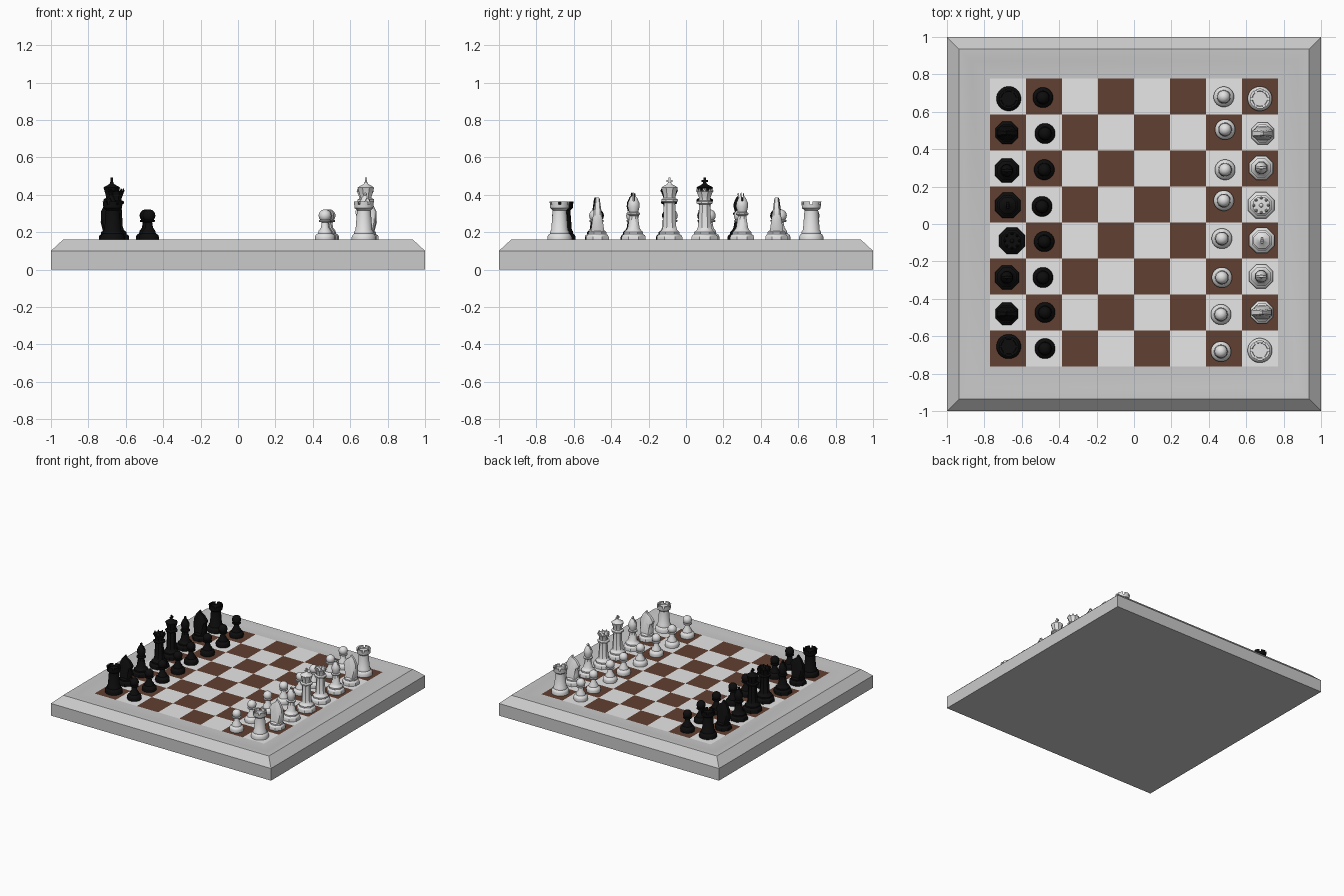
import bpy, bmesh, math
from mathutils import Matrix, Vector

if "Cube" in bpy.data.objects:
    bpy.data.objects.remove(bpy.data.objects["Cube"])


def material(name, rgb):
    m = bpy.data.materials.new(name)
    m.diffuse_color = (*rgb, 1)
    m.use_nodes = True
    m.node_tree.nodes["Principled BSDF"].inputs["Base Color"].default_value = m.diffuse_color
    return m


FRAME = material("frame grey", (0.59, 0.59, 0.59))
LIGHT = material("light square", (0.8, 0.8, 0.8))
BROWN = material("brown square", (0.12, 0.05, 0.032))
IVORY = material("pale piece", (0.75, 0.75, 0.75))
BLACK = material("black piece", (0.004, 0.004, 0.004))
FLOOR = 0.15


def place(name, mesh, mats, loc=(0, 0, 0), rot=0):
    ob = bpy.data.objects.new(name, mesh)
    for m in mats:
        mesh.materials.append(m)
    ob.location = loc
    ob.rotation_euler.z = rot
    bpy.context.collection.objects.link(ob)
    return ob


def finish(bm, name, angle=40):
    mesh = bpy.data.meshes.new(name)
    bmesh.ops.recalc_face_normals(bm, faces=bm.faces)
    bm.to_mesh(mesh)
    bm.free()
    mesh.shade_smooth()
    mesh.set_sharp_from_angle(angle=math.radians(angle))
    return mesh


def lathe(bm, profile, n):
    """Rings of n sides through (radius, z) points, capped at both ends."""
    k = 1 / math.cos(math.pi / n) if n < 12 else 1
    rings = []
    for r, z in profile:
        rings.append([bm.verts.new((r * k * math.cos((i + .5) * math.tau / n),
                                    r * k * math.sin((i + .5) * math.tau / n), z)) for i in range(n)])
    for a, b in zip(rings, rings[1:]):
        for i in range(n):
            bm.faces.new((a[i], a[(i + 1) % n], b[(i + 1) % n], b[i]))
    bm.faces.new(rings[0][::-1])
    bm.faces.new(rings[-1])


def ball(bm, r, z, sz=1):
    bmesh.ops.create_uvsphere(bm, u_segments=20, v_segments=12, radius=r,
                              matrix=Matrix.Translation((0, 0, z)) @ Matrix.Diagonal((1, 1, sz, 1)))


def box(bm, size, loc, rot=0):
    bmesh.ops.create_cube(bm, size=1, matrix=Matrix.Rotation(rot, 4, 'Z') @ Matrix.Translation(loc)
                          @ Matrix.Diagonal((*size, 1)))


def carve(bm, cuts):
    """Subtract boxes (size, loc, rot) from bm and return a new bmesh."""
    target = place("carve_target", finish(bm, "carve_target"), [])
    helpers = [target]
    for cut in cuts:
        cb = bmesh.new()
        box(cb, *cut)
        cutter = place("carve_cutter", finish(cb, "carve_cutter"), [])
        cutter.hide_render = True
        mod = target.modifiers.new("cut", 'BOOLEAN')
        mod.object, mod.operation, mod.solver = cutter, 'DIFFERENCE', 'EXACT'
        helpers.append(cutter)
    dg = bpy.context.evaluated_depsgraph_get()
    out = bmesh.new()
    out.from_mesh(target.evaluated_get(dg).to_mesh())
    for h in helpers:
        bpy.data.objects.remove(h)
    return out


# Base foot shared by the taller pieces, scaled by radius
def foot(r):
    return [(r, FLOOR), (r, .172), (r * .93, .182), (r * .8, .187), (r * .8, .198), (r * .62, .208)]


def pawn():
    bm = bmesh.new()
    lathe(bm, [(.053, FLOOR), (.055, .17), (.05, .183), (.037, .192), (.035, .204), (.022, .222),
               (.017, .25), (.033, .254), (.033, .261), (.018, .267)], 20)
    ball(bm, .034, .286)
    return finish(bm, "pawn")


def rook():
    bm = bmesh.new()
    lathe(bm, [(.066, FLOOR), (.066, .172), (.06, .184), (.052, .19), (.052, .2), (.045, .21), (.037, .315),
               (.05, .326), (.054, .363), (.041, .363), (.039, .342)], 24)
    cuts = [((.2, .013, .04), (0, 0, .366), i * math.pi / 3) for i in range(3)]
    return finish(carve(bm, cuts), "rook")


def bishop():
    bm = bmesh.new()
    lathe(bm, [(.021, .29), (.026, .308), (.033, .335), (.031, .355), (.019, .382), (.009, .393),
               (.011, .402), (.004, .411)], 16)
    bm = carve(bm, [((.12, .009, .06), (0, 0, .394), 0)])
    lathe(bm, foot(.064) + [(.032, .222), (.022, .285), (.034, .292), (.034, .3), (.022, .306)], 8)
    return finish(bm, "bishop")


def queen():
    bm = bmesh.new()
    lathe(bm, foot(.07) + [(.036, .225), (.029, .345), (.043, .352), (.043, .362), (.03, .368),
                           (.03, .38), (.044, .416), (.036, .416), (.02, .42)], 8)
    # crown points and top bead
    for i in range(8):
        a = i * math.tau / 8
        bmesh.ops.create_cone(bm, cap_ends=True, segments=6, radius1=.009, radius2=.003, depth=.016,
                              matrix=Matrix.Translation((.039 * math.cos(a), .039 * math.sin(a), .422)))
    ball(bm, .011, .424)
    return finish(bm, "queen")


def king():
    bm = bmesh.new()
    lathe(bm, foot(.068) + [(.036, .225), (.03, .355), (.044, .362), (.044, .373), (.031, .38),
                            (.031, .39), (.044, .436), (.036, .442), (.012, .455), (.008, .465)], 8)
    # cross finial
    box(bm, (.012, .012, .036), (0, 0, .472))
    box(bm, (.012, .034, .011), (0, 0, .472))
    return finish(bm, "king")


def knight():
    bm = bmesh.new()
    side = [(-.04, .195), (-.054, .25), (-.052, .31), (-.03, .355), (-.004, .384), (.008, .36), (.034, .342),
            (.058, .308), (.052, .287), (.035, .285), (.012, .298), (.02, .265), (.042, .232), (.04, .195)]
    layers = []
    # narrow outer faces with a wider middle outline, tapering to the ears
    for t in (-1, -.6, .6, 1):
        s = .8 if abs(t) == 1 else 1
        layers.append([bm.verts.new((u * s, t * (.036 - .024 * (z - .195) / .19), .28 + (z - .28) * (s * .5 + .5)))
                       for u, z in side])
    n = len(side)
    for a, b in zip(layers, layers[1:]):
        for i in range(n):
            bm.faces.new((a[i], a[(i + 1) % n], b[(i + 1) % n], b[i]))
    bm.faces.new(layers[0][::-1])
    bm.faces.new(layers[-1])
    bmesh.ops.triangulate(bm, faces=[f for f in bm.faces if len(f.verts) > 4])
    lathe(bm, foot(.06), 8)
    return finish(bm, "knight")


# Frame: square rings with bevelled rim and shallow recess
bm = bmesh.new()
rings = []
for r, z in [(1, 0), (1, .1), (.935, .16), (.925, .16), (.87, FLOOR), (.76, FLOOR)]:
    rings.append([bm.verts.new((x * r, y * r, z)) for x, y in ((-1, -1), (1, -1), (1, 1), (-1, 1))])
for a, b in zip(rings, rings[1:]):
    for i in range(4):
        bm.faces.new((a[i], a[(i + 1) % 4], b[(i + 1) % 4], b[i]))
bm.faces.new(rings[0][::-1])
bm.faces.new(rings[-1])
place("board_frame", finish(bm, "board_frame", 30), [FRAME])

# Playing squares
bm = bmesh.new()
bmesh.ops.create_grid(bm, x_segments=8, y_segments=8, size=.77,
                      matrix=Matrix.Translation((0, .008, FLOOR + .002)))
for f in bm.faces:
    c = f.calc_center_median()
    f.material_index = (math.floor((c.x + .77) / .1925) + math.floor((c.y + .762) / .1925) + 1) % 2
mesh = bpy.data.meshes.new("board_squares")
bm.to_mesh(mesh)
bm.free()
place("board_squares", mesh, [LIGHT, BROWN])

# Pieces, laid out by side: (kind, x, y)
SHAPES = dict(pawn=pawn(), rook=rook(), knight=knight(), bishop=bishop(), queen=queen(), king=king())
PALE = [("rook", .673, .67), ("knight", .688, .484), ("bishop", .68, .3), ("queen", .68, .1),
        ("king", .684, -.088), ("bishop", .68, -.28), ("knight", .684, -.473), ("rook", .673, -.676)]
DARK = [("rook", -.67, .67), ("knight", -.68, .487), ("bishop", -.68, .286), ("king", -.675, .1),
        ("queen", -.652, -.09), ("bishop", -.68, -.285), ("knight", -.68, -.48), ("rook", -.67, -.655)]
PALE += [("pawn", x, y) for x, y in zip((.48, .487, .487, .48, .47, .47, .465, .465),
                                        (.68, .505, .29, .125, -.078, -.286, -.484, -.682))]
DARK += [("pawn", x, y) for x, y in zip((-.487, -.476, -.48, -.492, -.48, -.487, -.476, -.476),
                                        (.676, .484, .29, .094, -.094, -.286, -.473, -.666))]
for side, mat, rows, rot in (("pale", IVORY, PALE, math.pi), ("black", BLACK, DARK, 0)):
    for kind, x, y in rows:
        place(f"{side}_{kind}", SHAPES[kind].copy(), [mat], (x, y, .002), rot)
